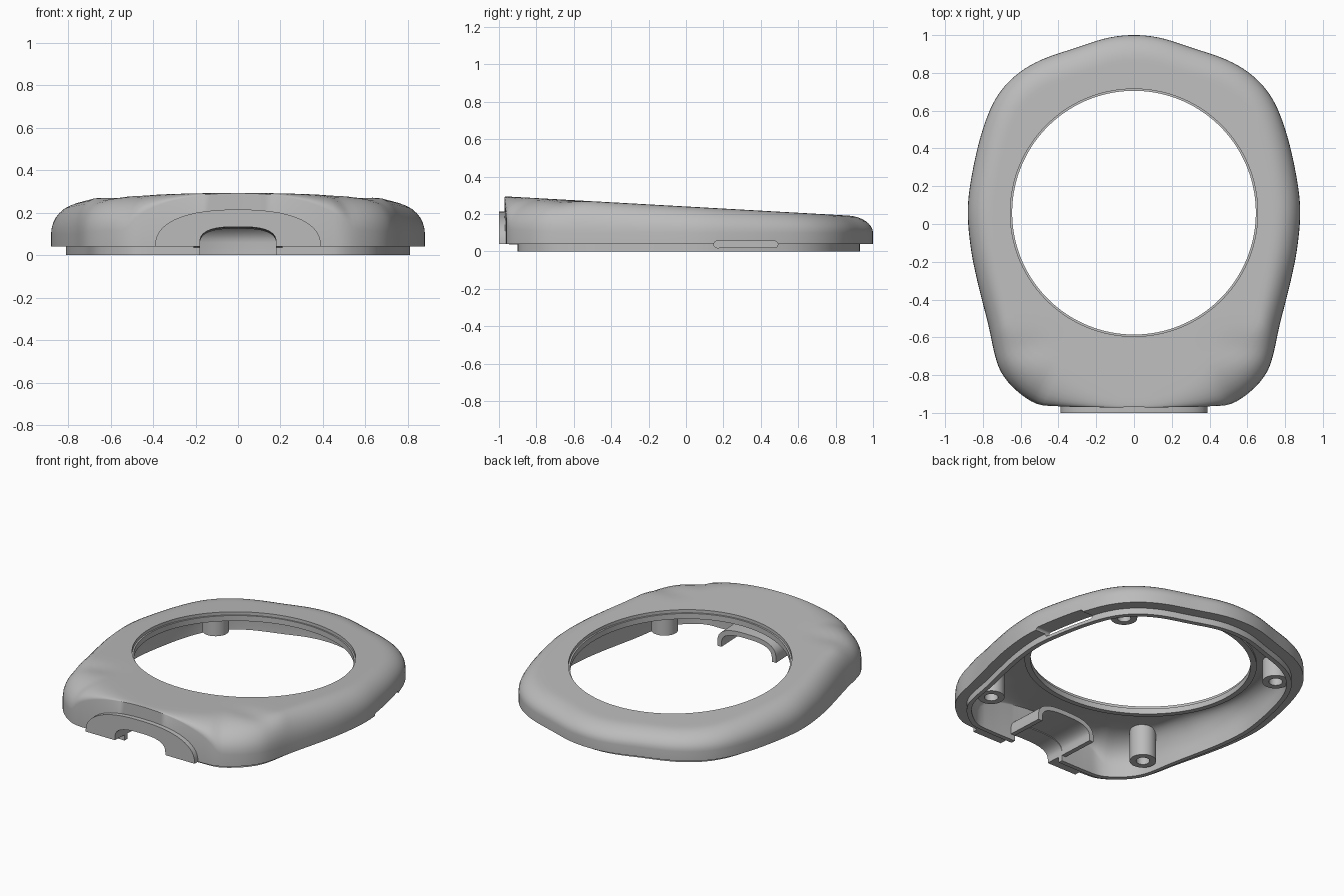
import bpy, bmesh, math
from mathutils import Vector

if "Cube" in bpy.data.objects:
    bpy.data.objects.remove(bpy.data.objects["Cube"])

grey = bpy.data.materials.new("matte grey plastic")
grey.use_nodes = True
grey.diffuse_color = (0.5, 0.5, 0.5, 1)
grey.node_tree.nodes["Principled BSDF"].inputs["Base Color"].default_value = (0.5, 0.5, 0.5, 1)

HOLE = Vector((0, 0.06))
RADIUS = 0.65


def make(name, verts, faces):
    mesh = bpy.data.meshes.new(name)
    bm = bmesh.new()
    vs = [bm.verts.new(v) for v in verts]
    for f in faces:
        bm.faces.new([vs[i] for i in f])
    bmesh.ops.recalc_face_normals(bm, faces=bm.faces)
    bm.to_mesh(mesh)
    bm.free()
    mesh.materials.append(grey)
    obj = bpy.data.objects.new(name, mesh)
    bpy.context.collection.objects.link(obj)
    return obj


def activate(obj):
    bpy.ops.object.select_all(action='DESELECT')
    obj.select_set(True)
    bpy.context.view_layer.objects.active = obj


def smooth(obj, degrees=32):
    activate(obj)
    bpy.ops.object.shade_smooth_by_angle(angle=math.radians(degrees))


def cut(obj, cutter):
    mod = obj.modifiers.new("cut", 'BOOLEAN')
    mod.operation = 'DIFFERENCE'
    mod.solver = 'EXACT'
    mod.object = cutter
    activate(obj)
    bpy.ops.object.modifier_apply(modifier=mod.name)


def loft(name, loops, closed=False):
    """Skin equal-length closed loops; cap the ends or join them up."""
    n, m = len(loops[0]), len(loops)
    verts = [v for loop in loops for v in loop]
    faces = [(k * n + i, k * n + (i + 1) % n, (k + 1) % m * n + (i + 1) % n, (k + 1) % m * n + i)
             for k in range(m if closed else m - 1) for i in range(n)]
    if not closed:
        faces += [tuple(range(n)), tuple(range((m - 1) * n, m * n))]
    return make(name, verts, faces)


def prism(name, profile, y0, y1, drop=0):
    return loft(name, [[(x, y0, z) for x, z in profile], [(x, y1, z - drop) for x, z in profile]])


def arch(half, base, top, power, steps=28):
    """Rounded arch points from right foot to left foot."""
    pts = []
    for i in range(steps + 1):
        a = math.pi * i / steps
        c, s = math.cos(a), math.sin(a)
        pts.append((half * math.copysign(abs(c) ** (2 / power), c),
                    base + (top - base) * max(s, 0) ** (2 / power)))
    return pts


# Plan outline, smoothed and evenly resampled
half = [(0, 1), (.14, .985), (.3, .935), (.5, .865), (.64, .775), (.74, .65), (.81, .47),
        (.86, .25), (.88, .07), (.865, -.12), (.83, -.3), (.77, -.54), (.735, -.7),
        (.7, -.79), (.63, -.875), (.52, -.95), (.4, -.965), (.2, -.97), (0, -.97)]
ctrl = [Vector(p) for p in half] + [Vector((-x, y)) for x, y in half[-2:0:-1]]
dense = []
for i in range(len(ctrl)):
    a, b, c, d = (ctrl[(i + k) % len(ctrl)] for k in (-1, 0, 1, 2))
    for j in range(24):
        t = j / 24
        dense.append(0.5 * (2 * b + (c - a) * t + (2 * a - 5 * b + 4 * c - d) * t ** 2
                            + (3 * b - a - 3 * c + d) * t ** 3))
COUNT = 192
lengths = [0]
for i in range(len(dense)):
    lengths.append(lengths[-1] + (dense[(i + 1) % len(dense)] - dense[i]).length)
outline, k = [], 0
for i in range(COUNT):
    target = lengths[-1] * i / COUNT
    while lengths[k + 1] <= target:
        k += 1
    f = (target - lengths[k]) / (lengths[k + 1] - lengths[k])
    outline.append(dense[k].lerp(dense[(k + 1) % len(dense)], f))


def plane(y):
    """Height of the sloping top."""
    return 0.295 - 0.056 * (y + 0.97)


def top(p):
    """Sloping top with a shallow dip near each front corner."""
    d = ((abs(p.x) - .6) / .13) ** 2 + ((p.y + .66) / .07) ** 2
    return plane(p.y) - 0.012 * math.exp(-d)


def edge(p):
    """Height where the rounding starts, and its width."""
    u = abs(p.x) / 0.52
    if p.y < -0.9 and u < 1:
        return 0.12 + 0.172 * (1 - u ** 2.2) ** 0.6, 0.05 + 0.2 * u * u
    s = min(max((p.y + 0.95) / 0.35, 0), 1)
    return 0.12 - 0.02 * s, 0.25 - 0.12 * s


def section(p):
    """Closed cross-section of the cover from its outer edge to the opening."""
    ray = p - HOLE
    span, way = ray.length - RADIUS, ray.normalized()
    e, r = edge(p)
    pts = []

    def add(inset, z):
        q = p - way * inset
        pts.append((q.x, q.y, z(q) if callable(z) else z))

    arc = [math.pi / 2 * i / 8 for i in range(9)]
    add(0, 0.04)
    for a in arc:
        add(r * (1 - math.cos(a)), lambda q: e + (top(q) - e) * math.sin(a))
    for i in range(1, 7):
        add(r + (span - 0.005 - r) * i / 6, top)
    # stepped rim and collar
    add(span - 0.005, lambda q: plane(q.y) - 0.02)
    add(span + 0.005, lambda q: plane(q.y) - 0.02)
    add(span + 0.005, lambda q: plane(q.y) - 0.055)
    add(span - 0.03, lambda q: plane(q.y) - 0.055)
    # hollow underside, inner wall and locating lip
    inner = min(r, span - 0.14)
    add(span - 0.03, lambda q: plane(q.y) - 0.04)
    for a in reversed(arc):
        add(0.1 + inner * (1 - math.cos(a)), lambda q: e - 0.04 + (plane(q.y) - e) * math.sin(a))
    add(0.1, 0)
    add(0.07, 0)
    add(0.07, 0.04)
    return pts


cover = loft("cover_shell", [section(p) for p in outline], closed=True)

# Raised arch plate on the front
plate = prism("front_arch_plate", arch(.39, .04, .215, 2.4), -1.0, -0.95)

# Cable opening through the front
opening = arch(.18, .06, .14, 2.8)
cutter = prism("opening_cutter", [(.18, -.1)] + opening + [(-.18, -.1)], -1.2, -0.7, 0.015)
for part in (cover, plate):
    cut(part, cutter)
bpy.data.objects.remove(cutter)

# Slot in the left side
slot = []
for i in range(24):
    a = 2 * math.pi * i / 24
    slot.append((0.32 + math.copysign(0.153, math.cos(a)) + 0.018 * math.cos(a),
                 0.038 + 0.018 * math.sin(a)))
cutter = loft("slot_cutter", [[(x, y, z) for y, z in slot] for x in (0.7, 1.0)])
cut(cover, cutter)
bpy.data.objects.remove(cutter)

# Cable tunnel behind the opening
outer = arch(.21, .06, .17, 2.8)
ring = [(.21, .04)] + outer + [(-.21, .04), (-.18, .04)] + opening[::-1] + [(.18, .04)]
tunnel = prism("cable_tunnel", ring, -0.975, -0.62, 0.015)

# Screw bosses
bosses = []
for name, x, y in (("front", .58, -.61), ("back", .58, .6)):
    for side, sign in (("left", 1), ("right", -1)):
        loops = []
        high = plane(y) - 0.04
        for r, z in ((.078, .03), (.078, high), (.04, high), (.04, .03)):
            loops.append([(sign * x + r * math.cos(math.tau * i / 32),
                           y + r * math.sin(math.tau * i / 32), z) for i in range(32)])
        bosses.append(loft(f"{name}_{side}_screw_boss", loops, closed=True))

for part in [cover, plate, tunnel] + bosses:
    smooth(part)
